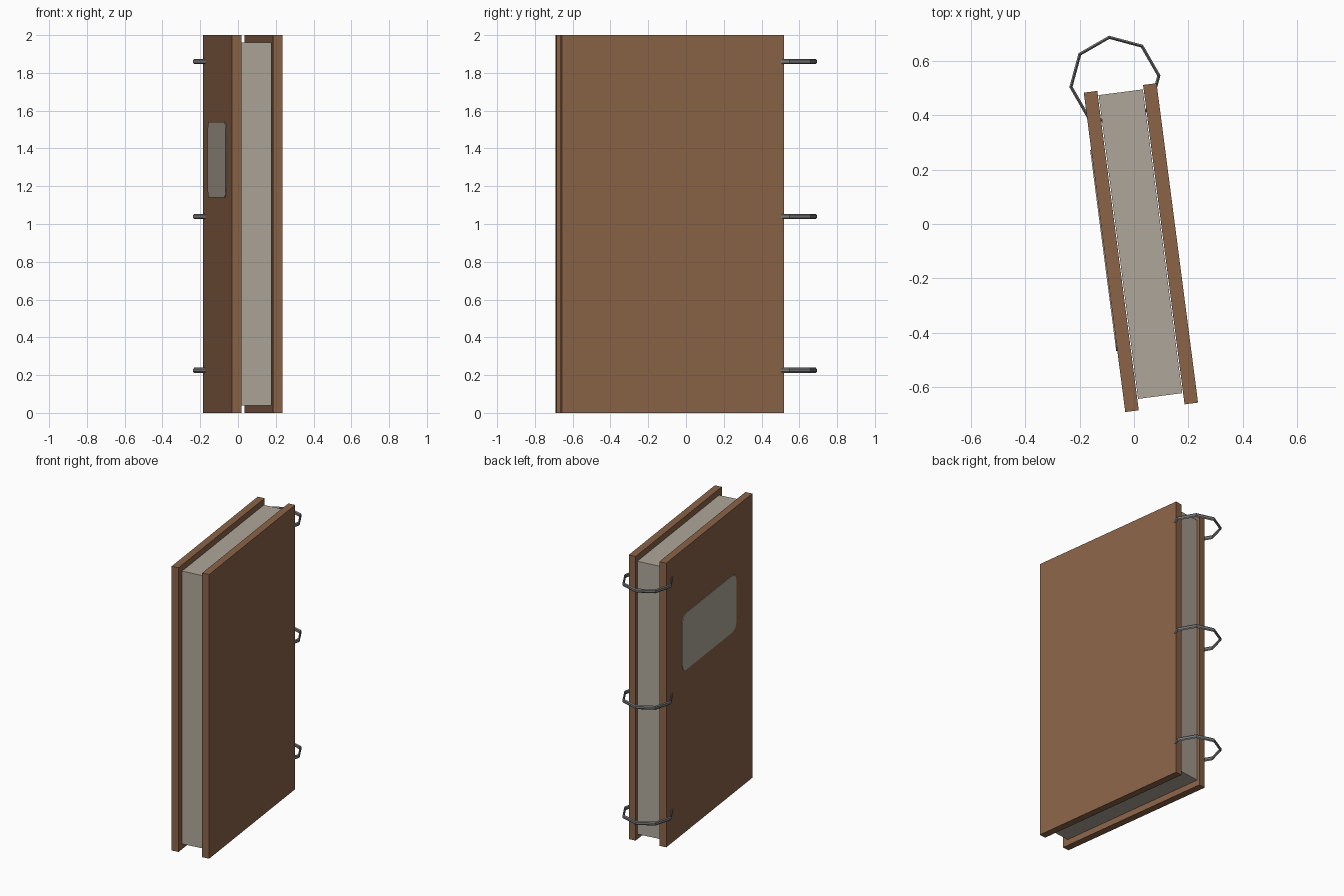
import bpy, bmesh, math
from mathutils import Matrix

if "Cube" in bpy.data.objects:
    bpy.data.objects.remove(bpy.data.objects["Cube"])

TURN = Matrix.Rotation(math.radians(7.4), 4, 'Z')   # whole book is turned slightly


def material(name, srgb):
    m = bpy.data.materials.new(name)
    lin = [((c / 255 + 0.055) / 1.055) ** 2.4 for c in srgb]
    m.diffuse_color = (*lin, 1)
    m.use_nodes = True
    m.node_tree.nodes["Principled BSDF"].inputs["Base Color"].default_value = m.diffuse_color
    return m


LEATHER = material("brown_leather", (139, 99, 71))
PAPER = material("grey_paper", (175, 166, 154))
METAL = material("grey_metal", (125, 125, 125))


def finish(bm, name, mat):
    bmesh.ops.recalc_face_normals(bm, faces=bm.faces[:])
    mesh = bpy.data.meshes.new(name)
    bm.to_mesh(mesh)
    bm.free()
    mesh.materials.append(mat)
    obj = bpy.data.objects.new(name, mesh)
    bpy.context.collection.objects.link(obj)
    obj.matrix_world = TURN
    return obj


def box(name, x, y, z, mat, corner=0.0):
    """Box from ranges; corner rounds the edges running along x."""
    bm = bmesh.new()
    bmesh.ops.create_cube(bm, size=1)
    for v in bm.verts:
        for i, (lo, hi) in enumerate((x, y, z)):
            v.co[i] = lo if v.co[i] < 0 else hi
    if corner:
        edges = [e for e in bm.edges
                 if abs(e.verts[0].co.x - e.verts[1].co.x) > 1e-5]
        bmesh.ops.bevel(bm, geom=edges, offset=corner, segments=2,
                        profile=0.5, affect='EDGES')
    return finish(bm, name, mat)


def ring(name, cx, cy, z, mat, radius=0.163, sides=8):
    """Octagonal binder ring with a tall, thin six-sided section."""
    section = [(0.006, 0.007), (0, 0.014), (-0.006, 0.007),
               (-0.006, -0.007), (0, -0.014), (0.006, -0.007)]
    bm = bmesh.new()
    loops = []
    for k in range(sides):
        a = math.tau * k / sides
        loops.append([bm.verts.new((cx + (radius + r) * math.cos(a),
                                    cy + (radius + r) * math.sin(a), z + h))
                      for r, h in section])
    n = len(section)
    for k in range(sides):
        p, q = loops[k], loops[(k + 1) % sides]
        for j in range(n):
            bm.faces.new((p[j], q[j], q[(j + 1) % n], p[(j + 1) % n]))
    return finish(bm, name, mat)


# Two cover boards
box("front_cover", (-0.121, -0.071), (-0.682, 0.503), (0, 2), LEATHER)
box("back_cover", (0.099, 0.149), (-0.682, 0.503), (0, 2), LEATHER)

# Page block between the covers
box("pages", (-0.068, 0.096), (-0.64, 0.487), (0.04, 1.96), PAPER)

# Paper label on the outside of the front cover
box("label", (-0.125, -0.12), (-0.455, 0.29), (1.14, 1.54), PAPER, 0.05)

# Three binding rings
for i, z in enumerate((0.225, 1.04, 1.86)):
    ring(f"binder_ring_{i + 1}", -0.002, 0.53, z, METAL)
